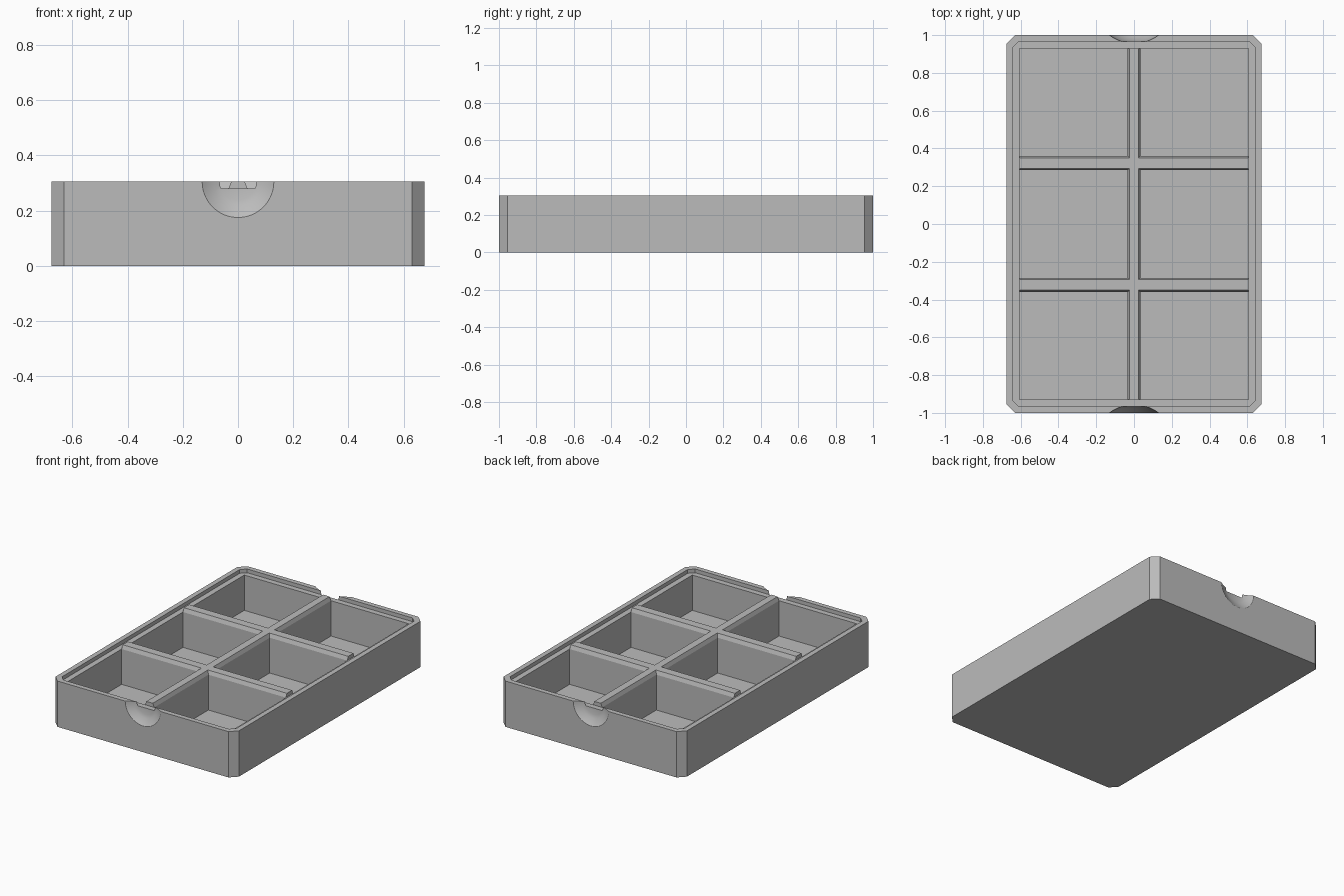
import bpy, bmesh, math
from mathutils import Matrix

if "Cube" in bpy.data.objects:
    bpy.data.objects.remove(bpy.data.objects["Cube"])

TOP, LEDGE, FLOOR = 0.305, 0.28, 0.045

grey = bpy.data.materials.new("light_grey")
grey.diffuse_color = (0.5, 0.5, 0.5, 1)
grey.use_nodes = True
grey.node_tree.nodes["Principled BSDF"].inputs["Base Color"].default_value = grey.diffuse_color


def finish(bm, name):
    bmesh.ops.recalc_face_normals(bm, faces=bm.faces)
    me = bpy.data.meshes.new(name)
    bm.to_mesh(me)
    bm.free()
    me.materials.append(grey)
    ob = bpy.data.objects.new(name, me)
    bpy.context.collection.objects.link(ob)
    return ob


def loft(bm, lower, upper, z0, z1):
    a = [bm.verts.new((x, y, z0)) for x, y in lower]
    b = [bm.verts.new((x, y, z1)) for x, y in upper]
    bm.faces.new(a[::-1])
    bm.faces.new(b)
    n = len(a)
    for i in range(n):
        j = (i + 1) % n
        bm.faces.new((a[i], a[j], b[j], b[i]))


def rect(x0, x1, y0, y1):
    return [(x0, y0), (x1, y0), (x1, y1), (x0, y1)]


def octagon(x, y, c):
    return [(x - c, -y), (x, -y + c), (x, y - c), (x - c, y),
            (-x + c, y), (-x, y - c), (-x, -y + c), (-x + c, -y)]


def cut(target, cutter):
    cutter.hide_render = True
    m = target.modifiers.new("cut", "BOOLEAN")
    m.operation = 'DIFFERENCE'
    m.solver = 'EXACT'
    m.object = cutter
    bpy.context.view_layer.objects.active = target
    bpy.ops.object.modifier_apply(modifier=m.name)
    bpy.data.objects.remove(cutter)


# Chamfered tray block
bm = bmesh.new()
shape = octagon(0.675, 1.0, 0.045)
loft(bm, shape, shape, 0, TOP)
tray = finish(bm, "tray")

# Shallow lid recess inside the rim, leaving the ledge
bm = bmesh.new()
shape = octagon(0.642, 0.967, 0.033)
loft(bm, shape, shape, LEDGE, TOP + 0.1)
cut(tray, finish(bm, "recess_cutter"))

# Six compartments
bm = bmesh.new()
for x0, x1 in ((-0.605, -0.034), (0.034, 0.605)):
    for y0, y1 in ((-0.93, -0.36), (-0.285, 0.285), (0.36, 0.93)):
        shape = rect(x0, x1, y0, y1)
        loft(bm, shape, shape, FLOOR, TOP + 0.1)
cut(tray, finish(bm, "compartment_cutter"))

# Rounded finger notches in the front and back rim
for s in (-1, 1):
    bm = bmesh.new()
    rings = []
    steps = 6
    for i in range(steps + 1):
        y = 0.967 + 0.05 * i / steps
        r = math.sqrt(0.216 ** 2 - (1.1725 - y) ** 2)
        rings.append([bm.verts.new((r * math.cos(a), s * y, TOP + r * math.sin(a)))
                      for a in [2 * math.pi * k / 48 for k in range(48)]])
    for a, b in zip(rings, rings[1:]):
        for k in range(48):
            j = (k + 1) % 48
            bm.faces.new((a[k], a[j], b[j], b[k]))
    bm.faces.new(rings[0])
    bm.faces.new(rings[-1])
    cut(tray, finish(bm, "notch_cutter"))

bpy.ops.object.select_all(action='DESELECT')
tray.select_set(True)
bpy.context.view_layer.objects.active = tray
bpy.ops.object.shade_smooth_by_angle(angle=math.radians(25))

# Tapered crests on the dividers, rising from the ledge to the rim height
bm = bmesh.new()
loft(bm, rect(-0.034, 0.034, -0.93, 0.93), rect(-0.024, 0.024, -0.93, 0.93), LEDGE, TOP)
finish(bm, "long_divider_crest")
for name, y in (("front_divider_crest", -0.3225), ("back_divider_crest", 0.3225)):
    bm = bmesh.new()
    for s in (-1, 1):
        loft(bm, rect(*sorted((s * 0.024, s * 0.605)), y - 0.0375, y + 0.0375),
             rect(*sorted((s * 0.024, s * 0.605)), y - 0.0275, y + 0.0275), LEDGE, TOP)
    finish(bm, name)
